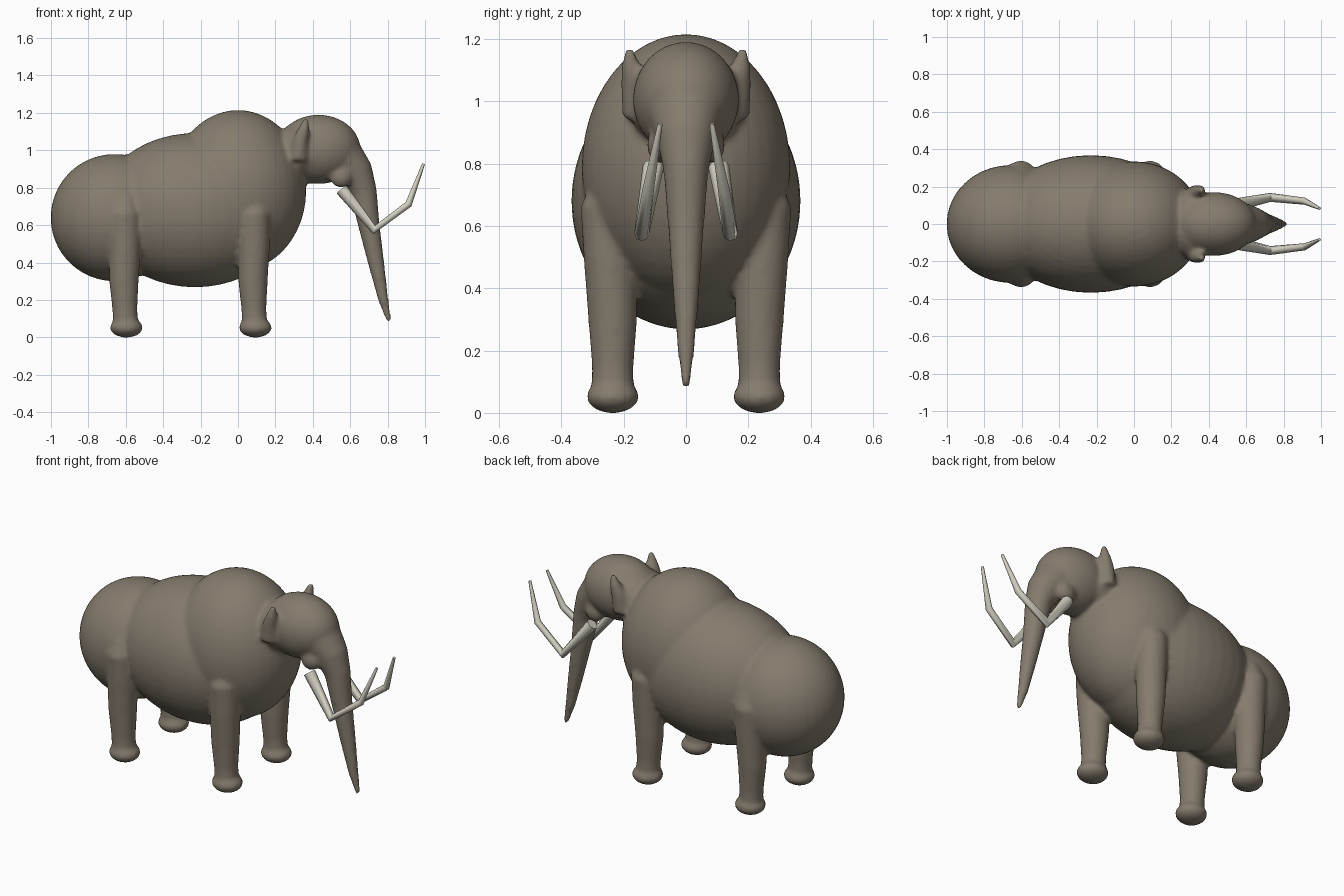
import bpy, bmesh, math
from mathutils import Vector, Matrix

if "Cube" in bpy.data.objects:
    bpy.data.objects.remove(bpy.data.objects["Cube"])


def material(name, rgb):
    m = bpy.data.materials.new(name)
    m.diffuse_color = (*rgb, 1)
    m.use_nodes = True
    m.node_tree.nodes["Principled BSDF"].inputs["Base Color"].default_value = m.diffuse_color
    return m


hide = material("brown hide", (0.235, 0.2, 0.155))
ivory = material("ivory", (0.66, 0.63, 0.54))


def ellipsoid(bm, centre, radii, tilt=0):
    mat = (Matrix.Translation(centre) @ Matrix.Rotation(tilt, 4, 'Y')
           @ Matrix.Diagonal((*radii, 1)))
    bmesh.ops.create_uvsphere(bm, u_segments=40, v_segments=24, radius=1, matrix=mat)


def tube(bm, path, sides):
    """Closed tapered tube; path holds (x, y, z, radius)."""
    pts = [Vector(p[:3]) for p in path]
    rings = []
    for i, p in enumerate(pts):
        d = (pts[min(i + 1, len(pts) - 1)] - pts[max(i - 1, 0)]).normalized()
        u = Vector((0, 1, 0)).cross(d).normalized()
        v = d.cross(u)
        rings.append([bm.verts.new(p + path[i][3] * (
            math.cos(k * math.tau / sides) * u + math.sin(k * math.tau / sides) * v))
            for k in range(sides)])
    faces = [bm.faces.new(rings[0]), bm.faces.new(rings[-1])]
    for a, b in zip(rings, rings[1:]):
        for k in range(sides):
            j = (k + 1) % sides
            faces.append(bm.faces.new((a[k], a[j], b[j], b[k])))
    bmesh.ops.recalc_face_normals(bm, faces=faces)


def finish(bm, name, mat):
    me = bpy.data.meshes.new(name)
    bm.to_mesh(me)
    bm.free()
    me.materials.append(mat)
    ob = bpy.data.objects.new(name, me)
    bpy.context.collection.objects.link(ob)
    return ob


bm = bmesh.new()

# Rump, belly, shoulder hump
ellipsoid(bm, (-0.66, 0, 0.64), (0.342, 0.315, 0.34))
ellipsoid(bm, (-0.23, 0, 0.68), (0.52, 0.368, 0.412))
ellipsoid(bm, (0.0, 0, 0.785), (0.365, 0.335, 0.43))

# Neck, head and brow
ellipsoid(bm, (0.32, 0, 0.99), (0.14, 0.185, 0.15))
ellipsoid(bm, (0.43, 0, 1.005), (0.225, 0.17, 0.185))

# Trunk
tube(bm, [(0.48, 0, 1.0, 0.14), (0.57, 0, 0.95, 0.12), (0.63, 0, 0.88, 0.095),
          (0.67, 0, 0.78, 0.073), (0.7, 0, 0.6, 0.058), (0.738, 0, 0.4, 0.044),
          (0.777, 0, 0.2, 0.028), (0.808, 0, 0.085, 0.014)], 20)

for s in (-1, 1):
    # Ears
    tube(bm, [(0.32, s * 0.15, 0.95, 0.055), (0.335, s * 0.168, 1.06, 0.042),
              (0.355, s * 0.178, 1.12, 0.03), (0.365, s * 0.183, 1.17, 0.013)], 12)
    # Tusk sockets
    ellipsoid(bm, (0.55, s * 0.085, 0.86), (0.06, 0.04, 0.06))
    # Legs and feet
    for x in (0.085, -0.605):
        tube(bm, [(x + 0.005, s * 0.235, 0.04, 0.068), (x, s * 0.235, 0.15, 0.067),
                  (x - 0.005, s * 0.235, 0.3, 0.079), (x, s * 0.243, 0.5, 0.086),
                  (x, s * 0.252, 0.66, 0.087), (x, s * 0.24, 0.74, 0.06)], 20)
        ellipsoid(bm, (x + 0.008, s * 0.235, 0.052), (0.088, 0.084, 0.053))

# Fuse the body parts into one soft skin
body = finish(bm, "body", hide)
rm = body.modifiers.new("fuse", 'REMESH')
rm.mode = 'VOXEL'
rm.voxel_size = 0.012
rm.use_smooth_shade = True
sm = body.modifiers.new("soften", 'SMOOTH')
sm.factor = 0.5
sm.iterations = 8

# Tusks
for s, side in ((-1, "right"), (1, "left")):
    bm = bmesh.new()
    tube(bm, [(0.555, s * 0.105, 0.79, 0.034), (0.728, s * 0.142, 0.575, 0.024),
              (0.912, s * 0.122, 0.712, 0.019), (0.992, s * 0.083, 0.927, 0.008)], 8)
    tusk = finish(bm, side + "_tusk", ivory)
    bpy.context.view_layer.objects.active = tusk
    tusk.select_set(True)
    bpy.ops.object.shade_smooth_by_angle(angle=math.radians(50))
    tusk.select_set(False)
